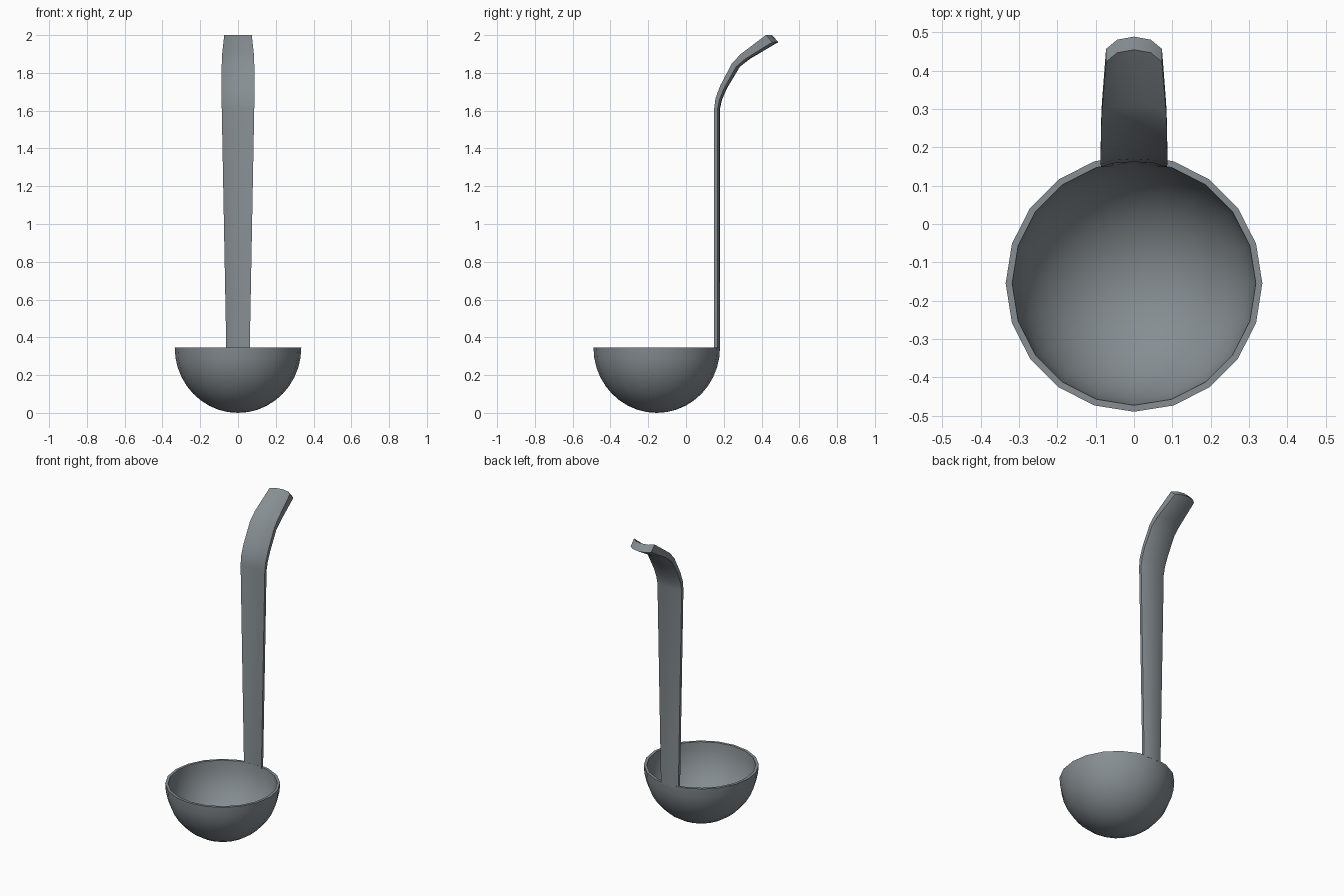
import bpy, bmesh, math

if "Cube" in bpy.data.objects:
    bpy.data.objects.remove(bpy.data.objects["Cube"])

steel = bpy.data.materials.new("brushed grey steel")
steel.diffuse_color = (0.24, 0.27, 0.29, 1)
steel.use_nodes = True
steel.node_tree.nodes["Principled BSDF"].inputs["Base Color"].default_value = steel.diffuse_color


def finish(bm, name):
    """Turn a bmesh into a smooth object with sharp edges kept."""
    bmesh.ops.recalc_face_normals(bm, faces=bm.faces)
    me = bpy.data.meshes.new(name)
    bm.to_mesh(me)
    bm.free()
    me.materials.append(steel)
    ob = bpy.data.objects.new(name, me)
    bpy.context.collection.objects.link(ob)
    bpy.ops.object.select_all(action='DESELECT')
    ob.select_set(True)
    bpy.context.view_layer.objects.active = ob
    bpy.ops.object.shade_smooth_by_angle(angle=math.radians(45))
    return ob


def bridge(bm, a, b):
    n = len(a)
    for i in range(n):
        j = (i + 1) % n
        bm.faces.new((a[i], a[j], b[j], b[i]))


# Bowl: hollow half sphere with 20 sides and a flat rim
SIDES, STEPS, RIM_Z, CY = 20, 10, 0.345, -0.155
bm = bmesh.new()
rims = []
for radius, depth in ((0.335, 0.345), (0.318, 0.328)):
    rings = []
    for k in range(STEPS):
        t = math.pi / 2 * k / STEPS
        r, z = radius * math.cos(t), RIM_Z - depth * math.sin(t)
        rings.append([bm.verts.new((r * math.cos(a), CY + r * math.sin(a), z))
                      for a in (2 * math.pi * i / SIDES for i in range(SIDES))])
    for a, b in zip(rings, rings[1:]):
        bridge(bm, a, b)
    pole = bm.verts.new((0, CY, RIM_Z - depth))
    for i in range(SIDES):
        bm.faces.new((rings[-1][i], rings[-1][(i + 1) % SIDES], pole))
    rims.append(rings[0])
bridge(bm, rims[0], rims[1])
finish(bm, "bowl")

# Handle: curved strip swept along stations
# (front y, z, back offset y, back offset z, bulge, half width)
stations = [
    (0.149, 0.335, 0.017, 0.0, 0.013, 0.062),
    (0.149, 1.61, 0.018, 0.0, 0.013, 0.086),
    (0.156, 1.665, 0.021, -0.006, 0.014, 0.087),
    (0.180, 1.73, 0.022, -0.010, 0.016, 0.087),
    (0.243, 1.85, 0.022, -0.018, 0.020, 0.086),
    (0.290, 1.90, 0.024, -0.026, 0.024, 0.084),
    (0.423, 2.0, 0.034, -0.037, 0.032, 0.073),
]
across = [(-1, 0), (-0.6, 0.75), (0, 1), (0.6, 0.75), (1, 0)]
bm = bmesh.new()
rings = []
for y, z, oy, oz, bulge, w in stations:
    front = [(w * f, y + bulge * b, z) for f, b in across]
    back = [(p[0], p[1] + oy, p[2] + oz) for p in reversed(front)]
    rings.append([bm.verts.new(p) for p in front + back])
for a, b in zip(rings, rings[1:]):
    bridge(bm, a, b)
# End caps as strips, since the cross-section is concave
for ring in (rings[0], rings[-1]):
    for i in range(4):
        bm.faces.new((ring[i], ring[i + 1], ring[8 - i], ring[9 - i]))
finish(bm, "handle")
